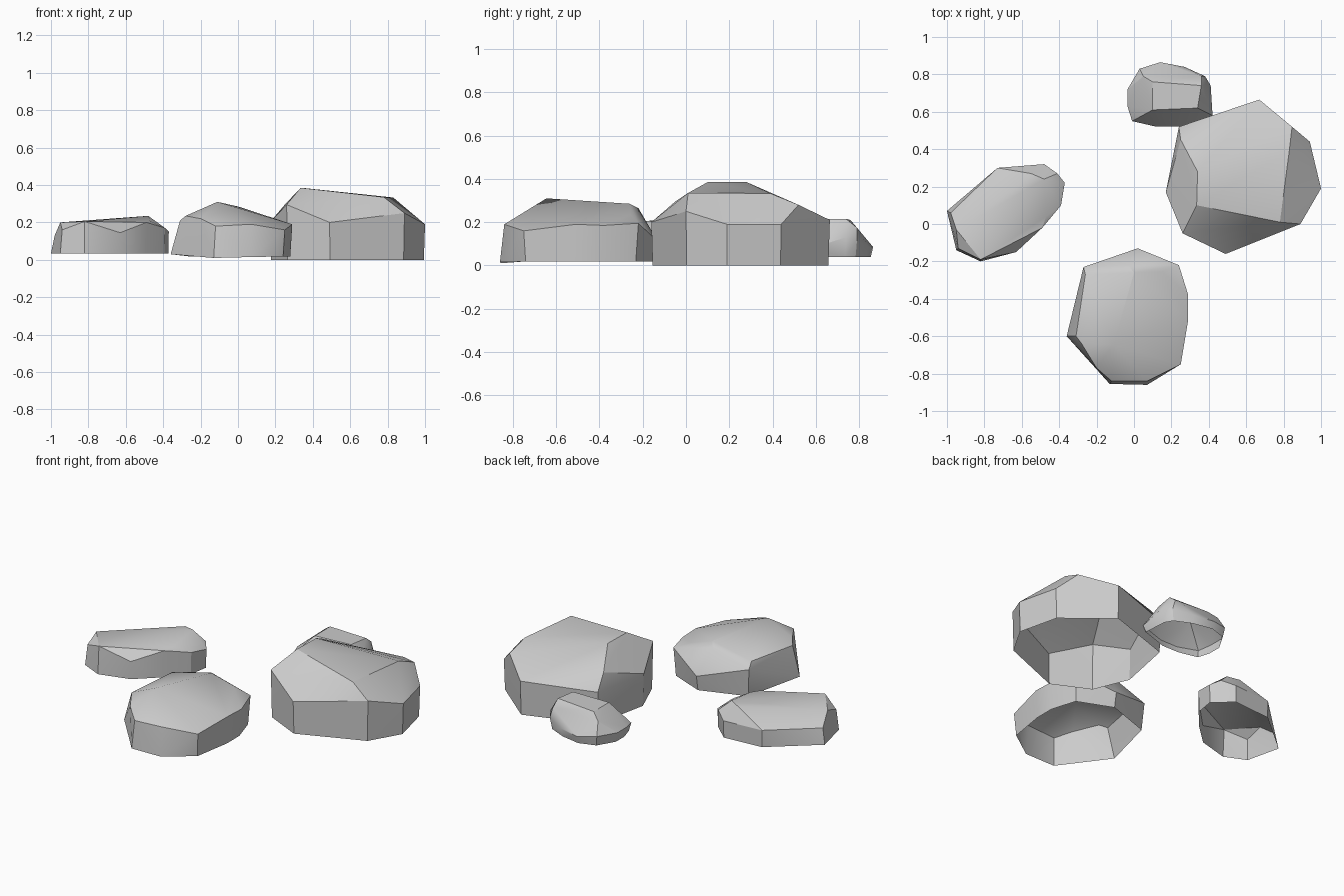
import bpy, bmesh
from mathutils import Vector


def rock(name, shoulder, crown, base_z, base_scale):
    """Faceted shell: base ring, shoulder ring and crown points, open below."""
    bm = bmesh.new()
    cx = sum(p[0] for p in shoulder) / len(shoulder)
    cy = sum(p[1] for p in shoulder) / len(shoulder)
    for x, y, z in shoulder:
        bm.verts.new((x, y, z))
        bm.verts.new((cx + (x - cx) * base_scale, cy + (y - cy) * base_scale, base_z))
    for p in crown:
        bm.verts.new(p)
    bmesh.ops.convex_hull(bm, input=bm.verts[:])
    bm.normal_update()
    under = [f for f in bm.faces if f.normal.z < -0.7]
    bmesh.ops.delete(bm, geom=under, context='FACES')
    loose = [v for v in bm.verts if not v.link_faces]
    bmesh.ops.delete(bm, geom=loose, context='VERTS')
    bmesh.ops.recalc_face_normals(bm, faces=bm.faces[:])
    # the shell is open, so make sure it faces outwards
    if sum(f.normal.z * f.calc_area() for f in bm.faces) < 0:
        bmesh.ops.reverse_faces(bm, faces=bm.faces[:])
    me = bpy.data.meshes.new(name)
    bm.to_mesh(me)
    bm.free()
    ob = bpy.data.objects.new(name, me)
    bpy.context.collection.objects.link(ob)
    bpy.ops.object.select_all(action='DESELECT')
    ob.select_set(True)
    bpy.context.view_layer.objects.active = ob
    bpy.ops.object.shade_smooth_by_angle(angle=0.5)


# largest boulder, right
rock("large_rock",
     [(.67, .665, .21), (.94, .44, .19), (1.0, .19, .19), (.89, 0, .25),
      (.49, -.16, .20), (.26, -.05, .295), (.17, .17, .20), (.24, .52, .20)],
     [(.34, .28, .385), (.335, .10, .385), (.78, .01, .335), (.83, .39, .333),
      (.845, .52, .28), (.25, .45, .295)],
     0.0, 0.985)

# middle boulder, front
rock("front_rock",
     [(.02, -.13, .11), (.24, -.22, .195), (.29, -.38, .185), (.29, -.51, .19),
      (.25, -.75, .16), (.07, -.84, .19), (-.12, -.84, .18), (-.20, -.77, .22),
      (-.31, -.60, .21), (-.27, -.23, .19)],
     [(0, -.26, .285), (-.11, -.645, .31), (-.03, -.22, .265), (.15, -.255, .235),
      (-.28, -.64, .235), (-.26, -.27, .225),
      (-.36, -.60, .03), (-.13, -.855, .01), (.07, -.86, .015)],
     0.018, 0.96)

# flat stone, left
rock("left_rock",
     [(-.48, .32, .14), (-.37, .22, .15), (-.39, .10, .17), (-.49, -.02, .20),
      (-.63, -.15, .145), (-.82, -.19, .205), (-.94, -.13, .16), (-.98, .06, .13),
      (-.73, .30, .14)],
     [(-.55, .27, .225), (-.48, .24, .235), (-.47, .04, .208), (-.95, -.03, .2),
      (-.41, .27, .17), (-1.0, .07, .035), (-.95, -.14, .035), (-.82, -.2, .035)],
     0.035, 0.99)

# small stone, back
rock("small_rock",
     [(.14, .865, .085), (.27, .84, .09), (.38, .79, .11), (.41, .74, .13),
      (.42, .58, .08), (.24, .52, .08), (.12, .52, .08), (-.01, .55, .09),
      (-.035, .63, .10), (-.035, .72, .10), (.03, .83, .10)],
     [(.10, .76, .21), (.36, .74, .215), (.34, .62, .215), (.10, .61, .21),
      (.05, .79, .175), (.36, .79, .175)],
     0.04, 0.94)
